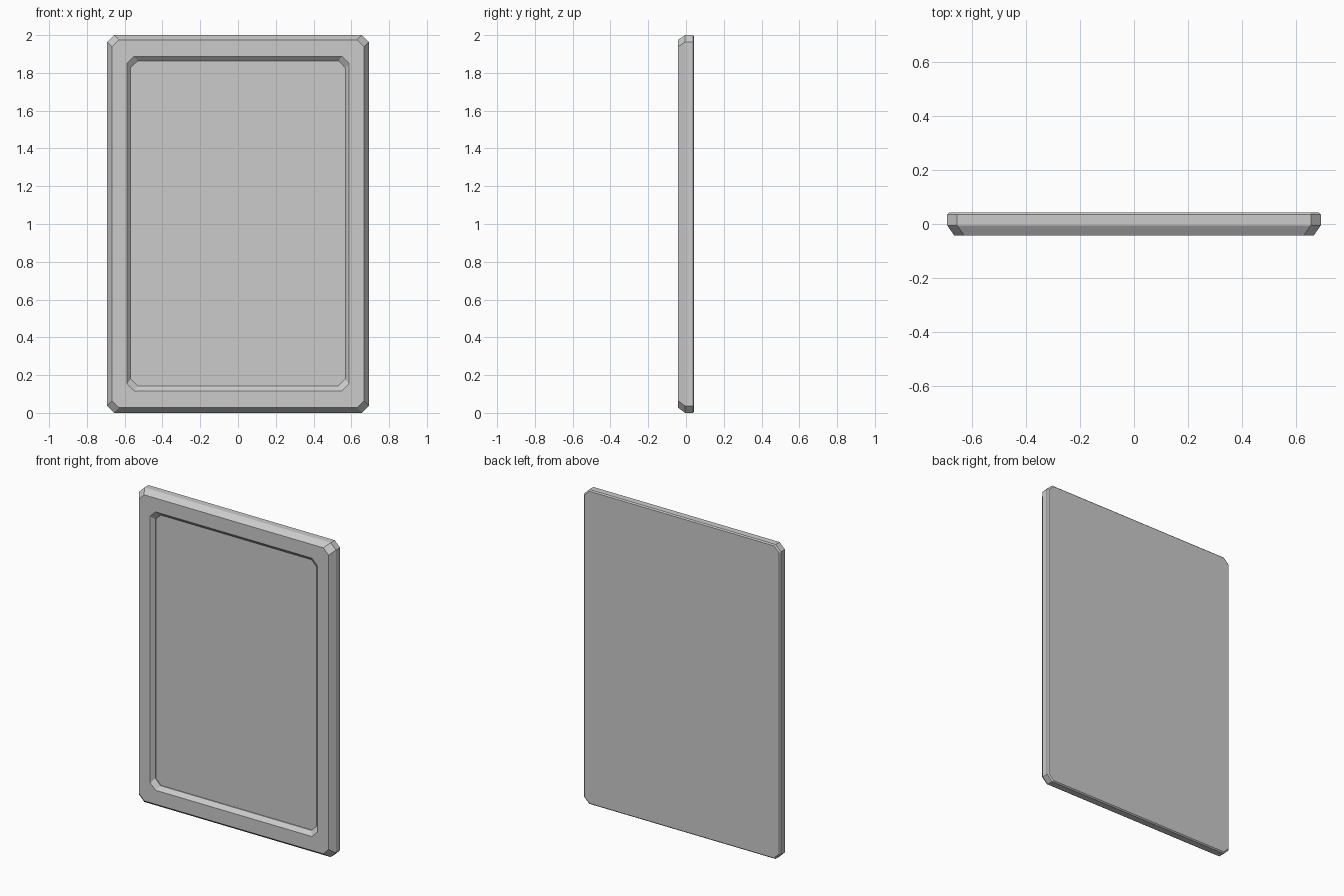
import bpy
import bmesh

if "Cube" in bpy.data.objects:
    bpy.data.objects.remove(bpy.data.objects["Cube"])


def octagon(half_w, z0, z1, cut):
    """Chamfer-cornered rectangle outline in the x-z plane."""
    w, c = half_w, cut
    return [(w, z0 + c), (w, z1 - c), (w - c, z1), (c - w, z1),
            (-w, z1 - c), (-w, z0 + c), (c - w, z0), (w - c, z0)]


def loft(name, sections):
    """Skin a stack of (y, half width, bottom, top, corner cut) outlines and cap both ends."""
    bm = bmesh.new()
    rings = [[bm.verts.new((x, y, z)) for x, z in octagon(w, z0, z1, c)]
             for y, w, z0, z1, c in sections]
    for a, b in zip(rings, rings[1:]):
        for i in range(8):
            j = (i + 1) % 8
            bm.faces.new((a[i], a[j], b[j], b[i]))
    bm.faces.new(rings[0])
    bm.faces.new(rings[-1])
    bmesh.ops.recalc_face_normals(bm, faces=bm.faces)
    mesh = bpy.data.meshes.new(name)
    bm.to_mesh(mesh)
    bm.free()
    obj = bpy.data.objects.new(name, mesh)
    bpy.context.collection.objects.link(obj)
    return obj


# Framed panel: back, back bevel, rim, front bevel, frame face, recess slope, recessed panel
loft("framed_panel", [
    (0.043, 0.686, 0.007, 1.993, 0.036),
    (0.036, 0.693, 0.0, 2.0, 0.037),
    (-0.005, 0.693, 0.0, 2.0, 0.037),
    (-0.043, 0.667, 0.028, 1.975, 0.037),
    (-0.043, 0.588, 0.117, 1.888, 0.037),
    (-0.020, 0.568, 0.142, 1.864, 0.037),
    (-0.014, 0.568, 0.142, 1.864, 0.037),
])
